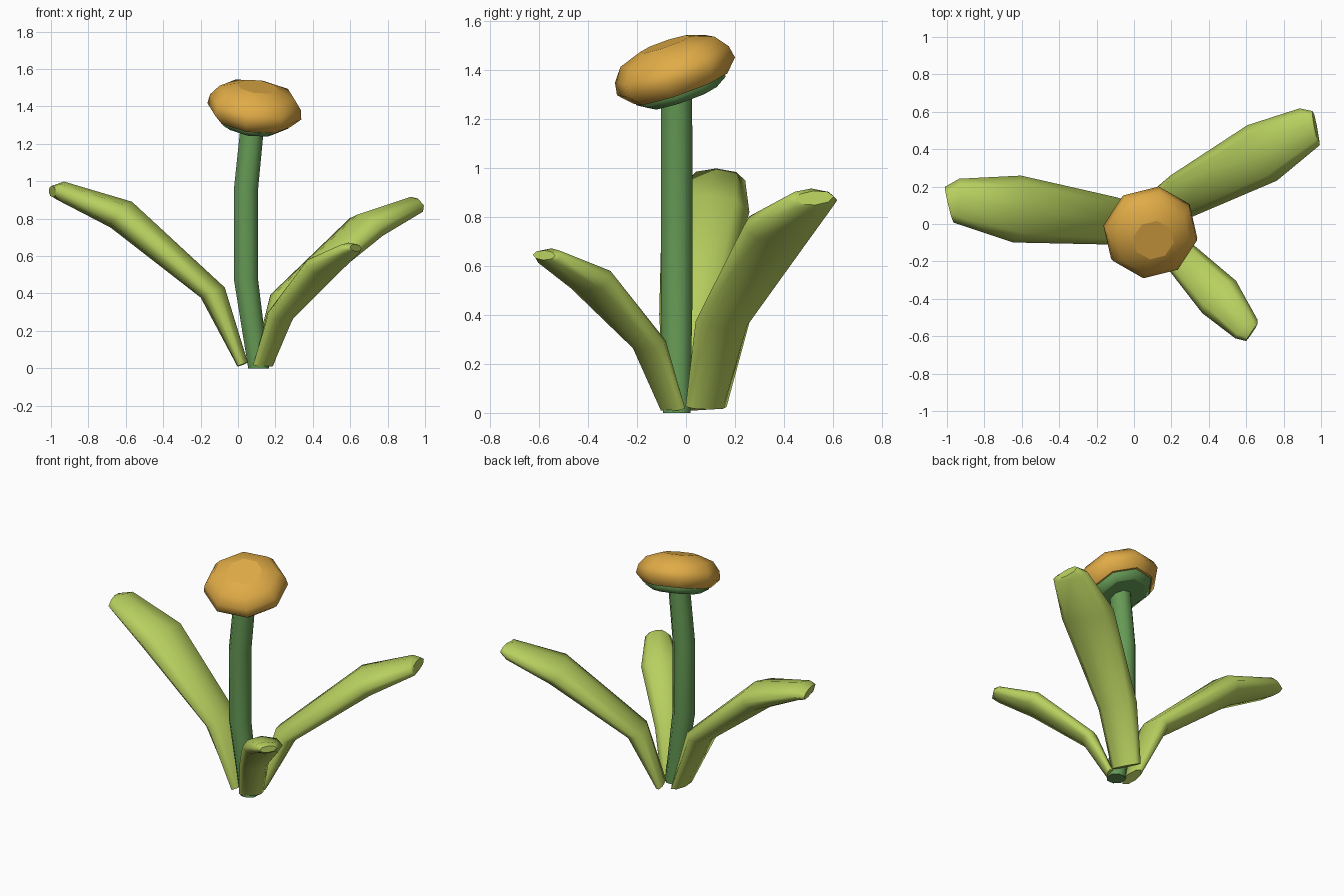
import bpy, math
from mathutils import Vector

if "Cube" in bpy.data.objects:
    bpy.data.objects.remove(bpy.data.objects["Cube"])


def material(name, rgb):
    m = bpy.data.materials.new(name)
    m.diffuse_color = (*rgb, 1)
    m.use_nodes = True
    m.node_tree.nodes["Principled BSDF"].inputs["Base Color"].default_value = m.diffuse_color
    return m


leaf_mat = material("light_green", (0.48, 0.63, 0.115))
stem_mat = material("stem_green", (0.13, 0.32, 0.09))
bloom_mat = material("orange_yellow", (0.75, 0.41, 0.062))


def loft(name, rings, mat):
    """Skin equal-sized rings of points and cap both ends."""
    n = len(rings[0])
    verts = [p for r in rings for p in r]
    faces = [tuple(range(n))[::-1],
             tuple(range(len(verts) - n, len(verts)))]
    for k in range(len(rings) - 1):
        for i in range(n):
            j = (i + 1) % n
            faces.append((k * n + i, k * n + j, (k + 1) * n + j, (k + 1) * n + i))
    me = bpy.data.meshes.new(name)
    me.from_pydata(verts, [], faces)
    me.materials.append(mat)
    for p in me.polygons:
        p.use_smooth = len(p.vertices) == 4
    ob = bpy.data.objects.new(name, me)
    bpy.context.collection.objects.link(ob)
    return ob


def ring(c, u, v, ru, rv, offset=0.0, n=8):
    return [c + u * ru * math.cos(a) + v * rv * math.sin(a)
            for a in (offset + math.tau * i / n for i in range(n))]


def leaf(name, stations):
    """Stations: x, y, z, half width, half thickness."""
    pts = [Vector(s[:3]) for s in stations]
    out = pts[-1] - pts[0]
    side = Vector((-out.y, out.x, 0)).normalized()
    rings = []
    for i, s in enumerate(stations):
        t = (pts[max(i, 1)] - pts[max(i, 1) - 1]).normalized()
        u = (side - t * side.dot(t)).normalized()
        # u, up, t form a right-handed frame
        rings.append(ring(pts[i], u, t.cross(u), s[3], s[4]))
    loft(name, rings, leaf_mat)


# Three thick leaves spreading from the base
leaf("left_leaf", [
    (0.025, 0.01, 0.02, 0.10, 0.03), (-0.135, 0.02, 0.405, 0.13, 0.07),
    (-0.625, 0.08, 0.822, 0.18, 0.09), (-0.95, 0.125, 0.95, 0.118, 0.052),
    (-0.993, 0.115, 0.945, 0.085, 0.03)])
leaf("back_right_leaf", [
    (0.13, 0.082, 0.025, 0.095, 0.03), (0.255, 0.15, 0.375, 0.125, 0.07),
    (0.685, 0.38, 0.755, 0.168, 0.085), (0.94, 0.52, 0.87, 0.112, 0.05),
    (0.97, 0.525, 0.878, 0.08, 0.03)])
leaf("front_right_leaf", [
    (0.135, -0.055, 0.018, 0.075, 0.025), (0.225, -0.15, 0.28, 0.09, 0.05),
    (0.455, -0.39, 0.545, 0.125, 0.064), (0.60, -0.56, 0.638, 0.078, 0.037),
    (0.63, -0.58, 0.644, 0.055, 0.02)])

# Slightly bent stem
X, Y, Z = Vector((1, 0, 0)), Vector((0, 1, 0)), Vector((0, 0, 1))
loft("stem", [ring(Vector((x, -0.038, z)), X, Y, r, r, math.pi / 8)
              for x, z, r in ((0.11, 0, 0.06), (0.042, 0.48, 0.07),
                              (0.042, 0.95, 0.07), (0.078, 1.31, 0.068))], stem_mat)

# Tilted flower head with a green cup beneath
axis = Vector((0.13, -0.345, 1)).normalized()
q = Z.rotation_difference(axis)
centre = Vector((0.09, -0.048, 1.395))


def tilted(name, profile, mat):
    loft(name, [ring(centre + axis * h, q @ X, q @ Y, r, r, math.radians(-9))
                for r, h in profile], mat)


tilted("flower_cup", [(0.145, -0.115), (0.195, -0.085), (0.19, -0.06)], stem_mat)
tilted("flower_head", [(0.205, -0.075), (0.257, -0.022), (0.248, 0.03),
                       (0.205, 0.085), (0.11, 0.118)], bloom_mat)
